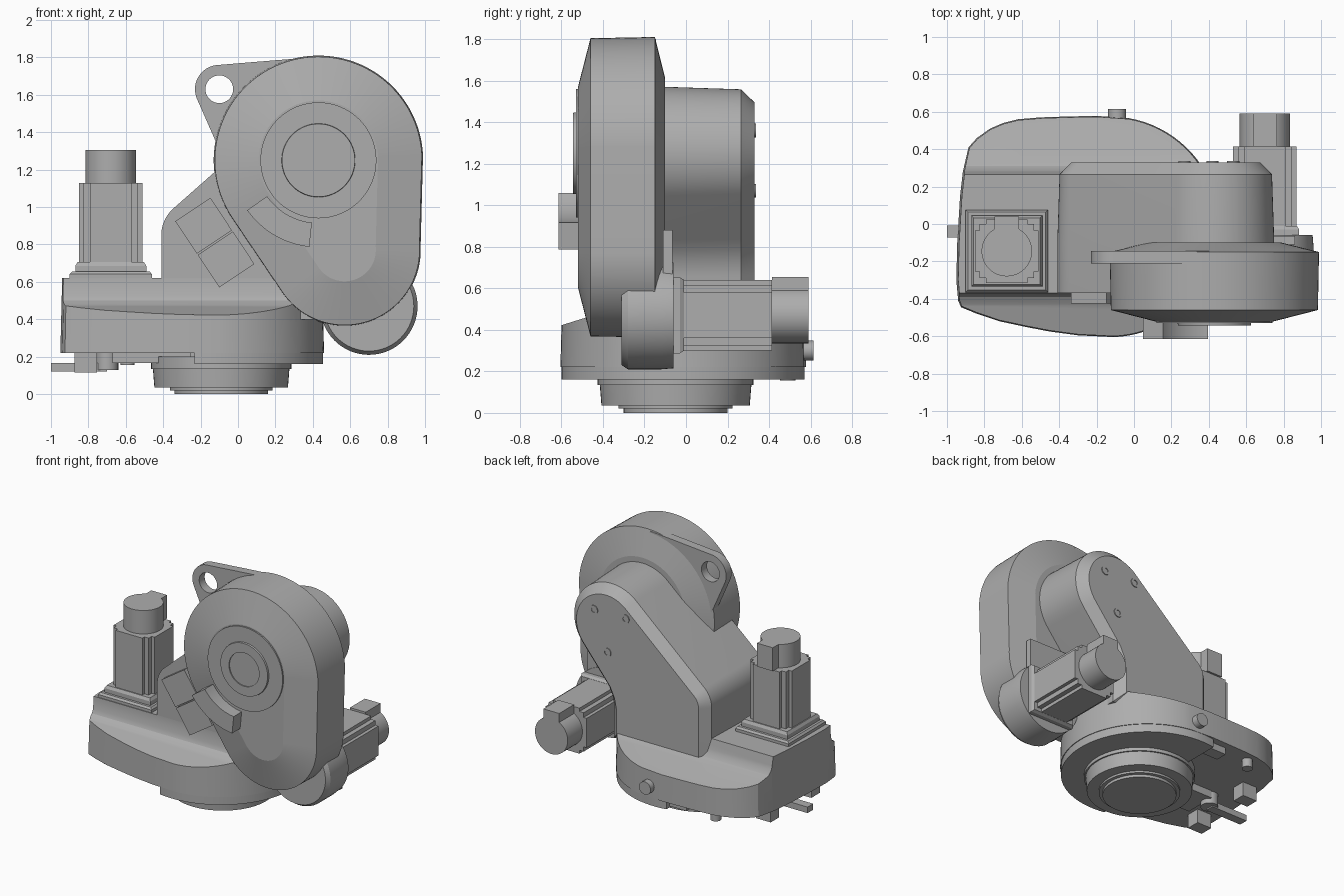
import bpy, bmesh, math
from mathutils import Matrix, Vector

cube = bpy.data.objects.get("Cube")
if cube:
    bpy.data.objects.remove(cube, do_unlink=True)

grey = bpy.data.materials.new("machine_grey")
grey.use_nodes = True
grey.diffuse_color = (0.42, 0.42, 0.42, 1)
grey.node_tree.nodes["Principled BSDF"].inputs["Base Color"].default_value = (0.42, 0.42, 0.42, 1)

# Frames: a profile drawn in XZ runs along y, one drawn in YZ runs along x
UP = Matrix.Identity(4)
ALONG_Y = Matrix(((1, 0, 0, 0), (0, 0, 1, 0), (0, 1, 0, 0), (0, 0, 0, 1)))
ALONG_X = Matrix(((0, 0, 1, 0), (1, 0, 0, 0), (0, 1, 0, 0), (0, 0, 0, 1)))


def arc(cx, cy, r, a0, a1, n=24):
    angles = [math.radians(a0 + (a1 - a0) * i / n) for i in range(n + 1)]
    return [(cx + r * math.cos(a), cy + r * math.sin(a)) for a in angles]


def circle(cx, cy, r, n=64):
    return arc(cx, cy, r, 0, 360, n)[:-1]


def rect(cx, cy, hx, hy):
    return [(cx - hx, cy - hy), (cx + hx, cy - hy), (cx + hx, cy + hy), (cx - hx, cy + hy)]


def shrink(pts, d):
    """Offset a counter-clockwise outline inwards."""
    out = []
    for i, p in enumerate(pts):
        p = Vector(p)
        e1 = (p - Vector(pts[i - 1])).normalized()
        e2 = (Vector(pts[(i + 1) % len(pts)]) - p).normalized()
        n1, n2 = Vector((-e1.y, e1.x)), Vector((-e2.y, e2.x))
        out.append(p + (n1 + n2) * d / (1 + n1.dot(n2)))
    return out


def loft(name, outline, stations, frame=UP, angle=25):
    """Stack copies of an outline at (offset, inset) stations and skin them."""
    bm = bmesh.new()
    rings = [[bm.verts.new((p[0], p[1], w)) for p in shrink(outline, d)] for w, d in stations]
    for a, b in zip(rings, rings[1:]):
        for i in range(len(a)):
            j = (i + 1) % len(a)
            bm.faces.new((a[i], a[j], b[j], b[i]))
    bm.faces.new(rings[0])
    bm.faces.new(rings[-1])
    bm.transform(frame)
    bmesh.ops.recalc_face_normals(bm, faces=bm.faces)
    mesh = bpy.data.meshes.new(name)
    bm.to_mesh(mesh)
    bm.free()
    mesh.materials.append(grey)
    ob = bpy.data.objects.new(name, mesh)
    bpy.context.collection.objects.link(ob)
    smooth(ob, angle)
    return ob


def smooth(ob, angle):
    bpy.ops.object.select_all(action='DESELECT')
    ob.select_set(True)
    bpy.context.view_layer.objects.active = ob
    bpy.ops.object.shade_smooth_by_angle(angle=math.radians(angle))


def combine(ob, cutter, operation):
    """Apply a boolean and discard the cutter."""
    cutter.hide_render = True
    mod = ob.modifiers.new("cut", 'BOOLEAN')
    mod.operation, mod.object, mod.solver = operation, cutter, 'EXACT'
    bpy.context.view_layer.objects.active = ob
    bpy.ops.object.modifier_apply(modifier=mod.name)
    bpy.data.objects.remove(cutter, do_unlink=True)
    smooth(ob, 25)


def prism(name, outline, a, b, frame=UP):
    return loft(name, outline, [(a, 0), (b, 0)], frame)


# Base housing: rounded plan, trimmed by a raised centre with sloping shoulders
plan = arc(-.13, -.015, .59, -88, 80, 40) + [
    (-.2, .578), (-.35, .575), (-.5, .57), (-.62, .56), (-.7, .54), (-.77, .51), (-.84, .46),
    (-.885, .41), (-.915, .28), (-.93, .15), (-.945, -.1), (-.95, -.3), (-.94, -.41),
    (-.925, -.445), (-.84, -.48), (-.72, -.52), (-.58, -.55), (-.45, -.575), (-.3, -.595)]
base = loft("base_housing", plan, [(.22, 0), (.7, .012)])
section = [(-.8, 0), (.8, 0), (.8, .35), (.36, .475), (.31, .495), (.285, .53), (.265, .62),
           (-.37, .62), (-.375, .53), (-.39, .5), (-.43, .475), (-.8, .36)]
combine(base, prism("base_section", section, -1.2, 1.2, ALONG_X), 'INTERSECT')
prism("base_lip", arc(-.13, -.015, .585, -100, 100, 48), .16, .24)

# Turntable flange below the base
loft("base_flange", circle(-.09, -.05, .375),
     [(.2, 0), (.135, 0), (.135, .01), (.035, .018), (.035, .1), (.02, .1), (.02, .125), (0, .125)])

# Arm with a chamfered back cover
arm = (arc(.43, 1.25, .32, -40, 131.8, 40) + arc(-.22, .85, .19, 131.8, 180, 10)
       + [(-.41, .4), (.42, .4), (.42, .66), (.432, .72), (.46, .78), (.5, .83)])
loft("arm", arm, [(-.37, 0), (-.1, 0), (.265, .012), (.33, .075)], ALONG_Y)
for x, z in ((.53, 1.36), (.27, 1.36), (.42, 1.07)):
    loft("cover_bolt", circle(x, z, .033, 24),
         [(.32, 0), (.336, 0), (.336, .015), (.331, .015)], ALONG_Y)

# Head housing: hull of a large and a small circle
head = arc(.43, 1.25, .56, 15 - 12, 213.7, 60) + arc(.57, .77, .407, 213.7, 363, 48)
loft("head_housing", head,
     [(-.52, .24), (-.46, .006), (-.15, 0), (-.1, .2)], ALONG_Y, 12)
loft("head_hub", circle(.43, 1.25, .31),
     [(-.5, 0), (-.53, 0), (-.53, .113), (-.543, .115), (-.543, .185), (-.535, .185)], ALONG_Y)
sector = arc(.43, 1.25, .465, 215, 264, 16) + arc(.43, 1.25, .335, 264, 215, 16)
prism("head_guard", sector, -.615, -.48, ALONG_Y)

# Lifting lug with a hole
lug = arc(-.1, 1.63, .13, 92, 205, 24) + [(-.11, 1.33), (.1, 1.2), (.45, 1.5), (.4, 1.8), (.2, 1.785)]
lug = prism("lifting_lug", lug, -.21, -.145, ALONG_Y)
combine(lug, prism("lug_hole", circle(-.1, 1.63, .074), -.4, .1, ALONG_Y), 'DIFFERENCE')


# Connector box on the arm front, in two tilted halves
def tilted(cx, cz, hx, hz, deg):
    c, s = math.cos(math.radians(deg)), math.sin(math.radians(deg))
    return [(cx + x * c - z * s, cz + x * s + z * c) for x, z in rect(0, 0, hx, hz)]


prism("connector_upper", tilted(-.184, .9, .113, .104, 33.5), -.425, -.36, ALONG_Y)
prism("connector_lower", tilted(-.064, .72, .113, .104, 33.5), -.425, -.36, ALONG_Y)


# Motors: stepped foot, body with notched corners, round cap with a plug
def motor(name, frame, foot, body_len=.425, cap_len=.175):
    quarter = [(.17, -.11), (.17, .11), (.145, .11), (.145, .145), (.11, .145)]
    body = []
    for k in range(4):
        c, s = round(math.cos(k * math.pi / 2)), round(math.sin(k * math.pi / 2))
        body += [(x * c - y * s, x * s + y * c) for x, y in quarter]
    z = 0
    for half, height in foot:
        loft(name + "_foot", rect(0, 0, half, half),
             [(z, 0), (z + height * .6, 0), (z + height, .012)], frame)
        z += height
    prism(name + "_body", body, z - .01, z + body_len, frame)
    z += body_len
    prism(name + "_cap", circle(0, 0, .135, 48), z, z + cap_len, frame)
    prism(name + "_plug", rect(0, .11, .065, .075), z, z + cap_len, frame)


motor("base_motor", Matrix.Translation((-.68, -.145, .62)), [(.22, .035), (.19, .05)])
sideways = Matrix(((-1, 0, 0, 0), (0, 0, 1, 0), (0, 1, 0, 0), (0, 0, 0, 1)))
motor("side_motor", Matrix.Translation((.7, -.06, .47)) @ sideways, [(.183, .05)])

# Gear housing that carries the side motor
loft("side_gear_housing", circle(.7, .47, .26),
     [(-.31, .02), (-.28, 0), (-.12, 0), (-.06, .005)], ALONG_Y)
prism("side_motor_bracket", rect(.7, .69, .16, .19), -.11, -.065, ALONG_Y)

# Small fittings around and under the base
prism("rear_peg", circle(-.09, .3, .048, 24), .5, .615, ALONG_Y)
prism("under_pin", circle(-.59, .49, .037, 24), .155, .24)
prism("lever_hub", circle(-.7, -.04, .06, 24), .13, .24)
prism("lever", rect(-.85, -.04, .15, .033), .12, .165)
for y in (-.28, .2):
    prism("under_block", rect(-.815, y, .06, .05), .115, .24)
prism("under_plate", rect(-.46, -.1, .21, .12), .165, .24)
prism("rear_catch", rect(-.27, .48, .1, .045), .17, .24)
